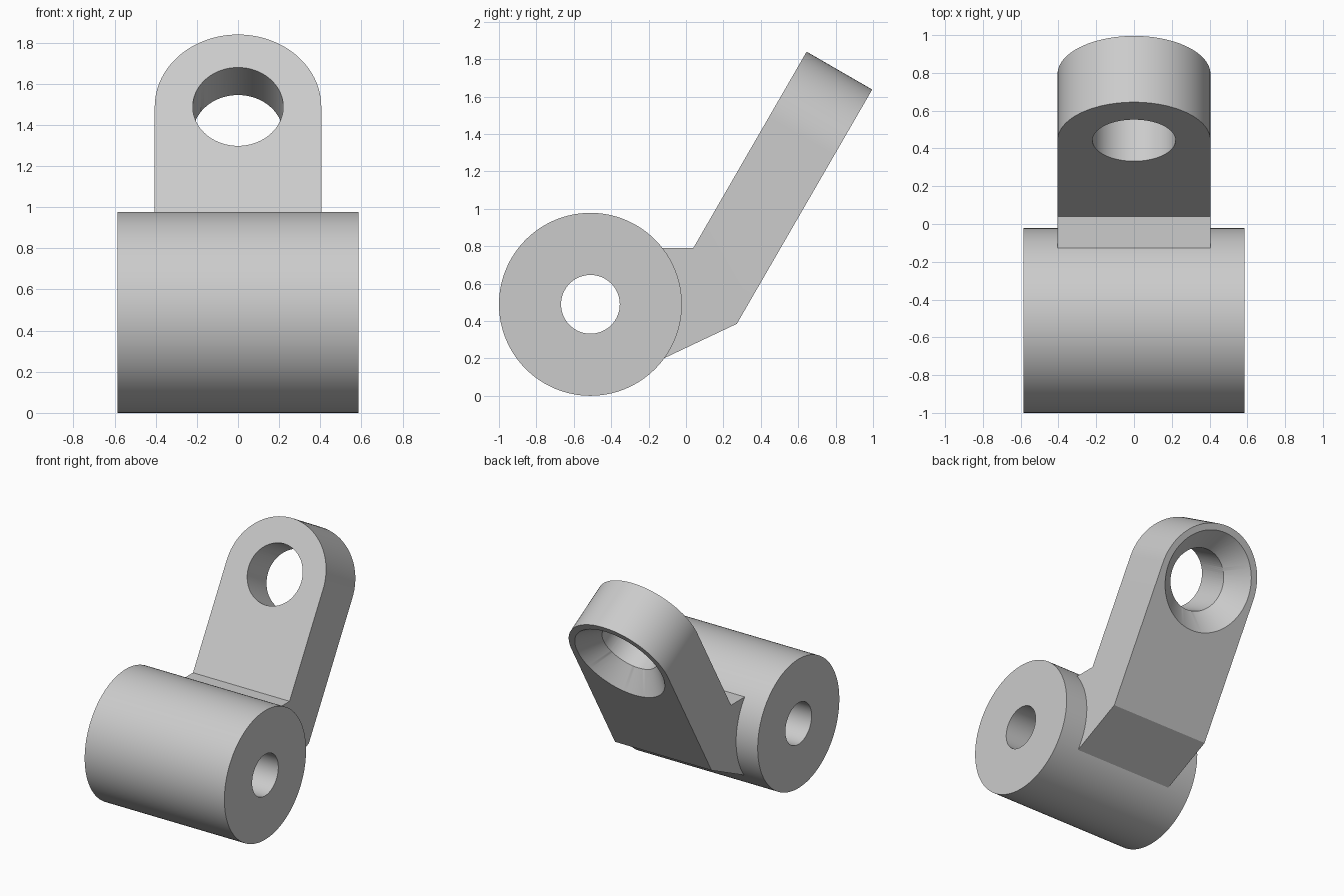
import bpy, bmesh
from math import radians, sin, cos, pi
from mathutils import Matrix, Vector

cube = bpy.data.objects.get("Cube")
if cube:
    bpy.data.objects.remove(cube, do_unlink=True)

grey = bpy.data.materials.new("plain_grey")
grey.use_nodes = True
grey.diffuse_color = (0.6, 0.6, 0.6, 1)
grey.node_tree.nodes["Principled BSDF"].inputs["Base Color"].default_value = (0.6, 0.6, 0.6, 1)


def frame(a, b, c, origin=(0, 0, 0)):
    m = Matrix((a, b, c)).transposed().to_4x4()
    m.translation = origin
    return m


def finish(bm, name):
    bmesh.ops.recalc_face_normals(bm, faces=bm.faces)
    mesh = bpy.data.meshes.new(name)
    bm.to_mesh(mesh)
    bm.free()
    mesh.materials.append(grey)
    obj = bpy.data.objects.new(name, mesh)
    bpy.context.collection.objects.link(obj)
    return obj


def prism(name, points, low, high, matrix):
    bm = bmesh.new()
    face = bm.faces.new([bm.verts.new((p[0], p[1], low)) for p in points])
    top = bmesh.ops.extrude_face_region(bm, geom=[face])["geom"]
    bmesh.ops.translate(bm, vec=(0, 0, high - low),
                        verts=[v for v in top if isinstance(v, bmesh.types.BMVert)])
    bm.transform(matrix)
    return finish(bm, name)


def cone(name, r_low, r_high, low, high, matrix, sides=96):
    bm = bmesh.new()
    bmesh.ops.create_cone(bm, cap_ends=True, segments=sides, radius1=r_low, radius2=r_high,
                          depth=high - low, matrix=matrix @ Matrix.Translation((0, 0, (low + high) / 2)))
    return finish(bm, name)


def combine(target, tool, operation):
    mod = target.modifiers.new(operation.lower(), "BOOLEAN")
    mod.operation, mod.solver, mod.object = operation, "EXACT", tool
    bpy.context.view_layer.objects.active = target
    bpy.ops.object.modifier_apply(modifier=mod.name)
    bpy.data.objects.remove(tool, do_unlink=True)


# Frames: side profile (y, z, x), and the leaning plate (x, along arm, out of front)
side = frame((0, 1, 0), (0, 0, 1), (1, 0, 0))
up = Vector((0, 0.5, cos(radians(30))))
out = Vector((0, -up.z, 0.5))
eye = Vector((0, 0.4425, 1.489))
plate = frame((1, 0, 0), up, out, eye)
barrel_axis = frame((0, 1, 0), (0, 0, 1), (1, 0, 0), (0, -0.511, 0.489))
half, thick = 0.405, 0.405

# Bent arm: side profile trimmed by a round-ended outline
front_end = eye + up
back_end = front_end - out * thick
profile = [(-0.25, 0.79), (0.039, 0.79), front_end.yz, back_end.yz, (0.272, 0.385), (-0.25, 0.138)]
arm = prism("arm", profile, -0.8, 0.8, side)
outline = [(half * cos(pi * i / 48), half * sin(pi * i / 48)) for i in range(49)]
outline += [(-half, -4), (half, -4)]
combine(arm, prism("arm_outline", outline, -4, 4, plate), "INTERSECT")

# Countersunk eye hole, opening out on the back
combine(arm, cone("eye_hole", 0.22, 0.22, -1, 0.5, plate), "DIFFERENCE")
sink = 0.137
combine(arm, cone("countersink", 0.22 + sink + 0.1, 0.22, -thick - 0.1, -thick + sink, plate), "DIFFERENCE")

# Barrel joined with the arm, then bored through
bracket = cone("bracket", 0.489, 0.489, -0.586, 0.586, barrel_axis, 128)
combine(bracket, arm, "UNION")
combine(bracket, cone("barrel_bore", 0.157, 0.157, -1, 1, barrel_axis, 64), "DIFFERENCE")

bpy.ops.object.select_all(action="DESELECT")
bracket.select_set(True)
bpy.context.view_layer.objects.active = bracket
bpy.ops.object.shade_smooth_by_angle(angle=radians(25))
